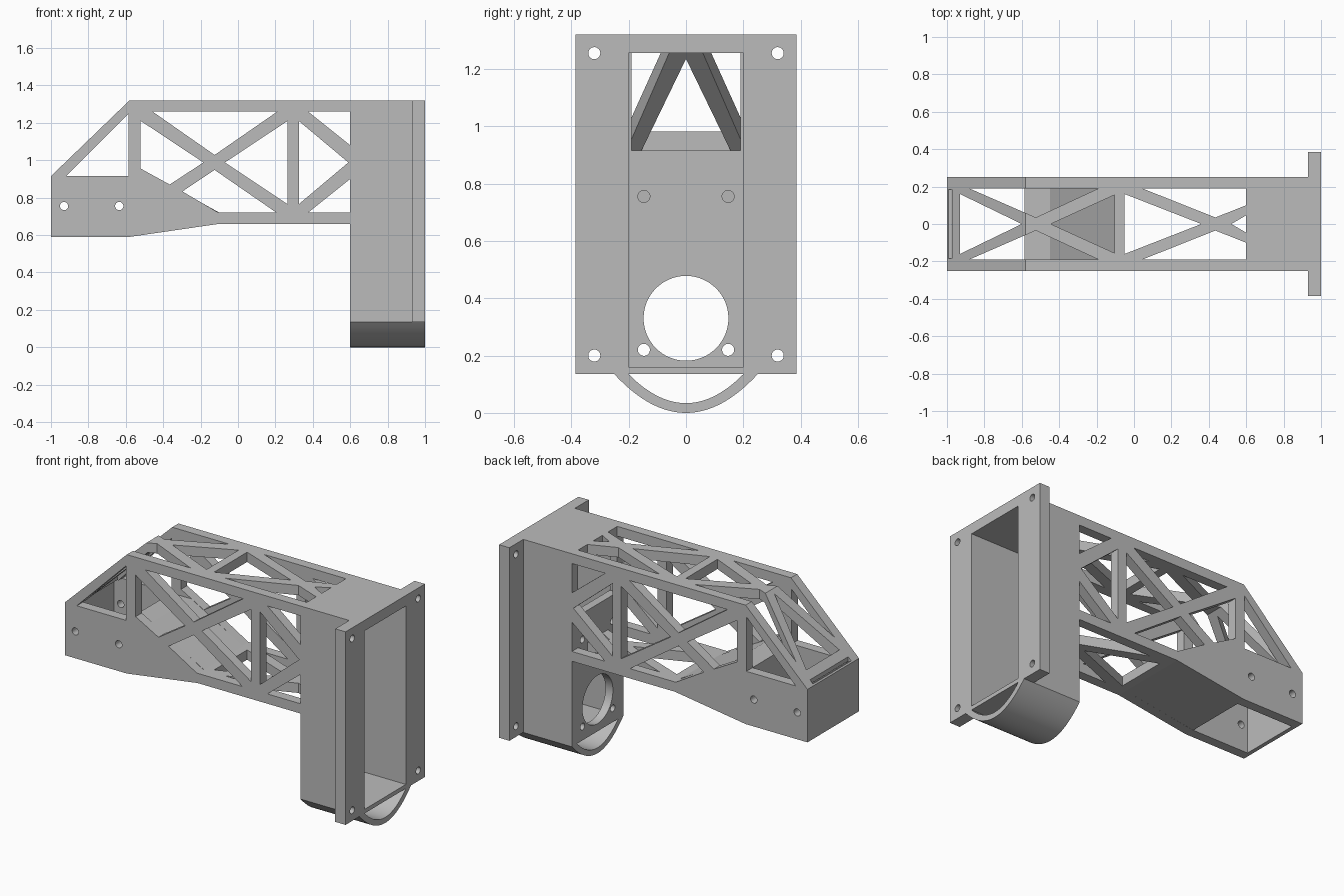
import bpy, bmesh, math

cube = bpy.data.objects.get("Cube")
if cube:
    bpy.data.objects.remove(cube, do_unlink=True)

grey = bpy.data.materials.new("plain_grey")
grey.use_nodes = True
grey.diffuse_color = (0.5, 0.5, 0.5, 1)
grey.node_tree.nodes["Principled BSDF"].inputs["Base Color"].default_value = (0.5, 0.5, 0.5, 1)

PLACE = {"xz": lambda a, b, d: (a, d, b),
         "xy": lambda a, b, d: (a, b, d),
         "yz": lambda a, b, d: (d, a, b)}


def prism(name, points, plane, lo, hi):
    """Extrude a flat outline across its plane from lo to hi."""
    bm = bmesh.new()
    place = PLACE[plane]
    ends = [[bm.verts.new(place(a, b, d)) for a, b in points] for d in (lo, hi)]
    for ring in ends:
        bm.faces.new(ring)
    n = len(points)
    for i in range(n):
        j = (i + 1) % n
        bm.faces.new((ends[0][i], ends[0][j], ends[1][j], ends[1][i]))
    bmesh.ops.recalc_face_normals(bm, faces=bm.faces)
    mesh = bpy.data.meshes.new(name)
    bm.to_mesh(mesh)
    bm.free()
    mesh.materials.append(grey)
    obj = bpy.data.objects.new(name, mesh)
    bpy.context.collection.objects.link(obj)
    return obj


def cut(obj, cutters):
    """Subtract prisms given as (points, plane, lo, hi), then drop them."""
    for spec in cutters:
        tool = prism("cutter", *spec)
        tool.hide_render = True
        mod = obj.modifiers.new("cut", "BOOLEAN")
        mod.operation, mod.solver, mod.object = "DIFFERENCE", "EXACT", tool
        bpy.context.view_layer.objects.active = obj
        bpy.ops.object.modifier_apply(modifier=mod.name)
        bpy.data.objects.remove(tool, do_unlink=True)
    return obj


def rect(a0, a1, b0, b1):
    return [(a0, b0), (a1, b0), (a1, b1), (a0, b1)]


def circle(a, b, r, n=32):
    return [(a + r * math.cos(2 * math.pi * i / n),
             b + r * math.sin(2 * math.pi * i / n)) for i in range(n)]


def flip(points):
    return [(a, -b) for a, b in points]


# Side trusses of the arm
side_outline = [(-1, .59), (-.58, .59), (-.1, .66), (.6, .66),
                (.6, 1.32), (-.58, 1.32), (-1, .915)]
side_windows = [
    [(-.92, .915), (-.585, .915), (-.585, 1.25)],
    [(-.52, 1.21), (-.185, .988), (-.365, .87), (-.52, .955)],
    [(-.457, 1.26), (.21, 1.26), (-.125, 1.028)],
    [(.265, 1.21), (.265, .765), (-.07, .988)],
    [(-.125, .948), (.205, .72), (-.105, .72), (-.297, .833)],
    [(.325, 1.21), (.325, .765), (.59, .988)],
    [(.375, 1.26), (.65, 1.26), (.65, 1.04)],
    [(.375, .72), (.65, .72), (.65, .94)],
    circle(-.93, .755, .022), circle(-.635, .755, .022),
]
for name, lo, hi in (("right_side_truss", -.25, -.19), ("left_side_truss", .19, .25)):
    cut(prism(name, side_outline, "xz", lo, hi),
        [(w, "xz", lo - .02, hi + .02) for w in side_windows])

# Roof truss with the sloped nose, and the matching floor truss
nose_edge = [(-.88, .19), (-.88, .25), (-.19, .25), (-.19, .19), (-.525, .035)]
rear_edge = [(.045, .19), (.045, .25), (.65, .25), (.65, .12), (.435, .035)]
nose_windows = [nose_edge, flip(nose_edge),
                [(-.93, .16), (-.93, -.16), (-.6, 0)],
                [(-.105, .155), (-.105, -.155), (-.445, 0)]]
rear_windows = [rear_edge, flip(rear_edge),
                [(-.05, .16), (-.05, -.16), (.36, 0)],
                [(.65, .075), (.65, -.075), (.52, 0)]]
roof = prism("roof_truss", [(-1, .915), (-.58, 1.32), (.6, 1.32), (.6, 1.26),
                            (-.575, 1.26), (-.92, .915)], "xz", -.19, .19)
cut(roof, [(w, "xy", .8, 1.5) for w in nose_windows + rear_windows]
    + [(rect(-.992, -.972, -.185, .185), "xy", .9, 1.1)])
floor = prism("floor_truss", rect(-.1, .6, .66, .72), "xz", -.19, .19)
cut(floor, [(w, "xy", .6, .8) for w in rear_windows])

# Solid wedge in the arm floor and the thin end wall
prism("floor_wedge", [(-.585, .59), (-.1, .66), (-.1, .72), (-.45, .915),
                      (-.585, .915)], "xz", -.19, .19)
prism("end_wall", rect(-1, -.975, .59, .915), "xz", -.19, .19)

# Hollow housing with a drilled back wall
housing = prism("housing", rect(-.25, .25, .135, 1.32), "yz", .6, .93)
opening = rect(-.2, .2, .16, 1.255)
wall_cuts = [circle(0, .33, .148, 64)]
wall_cuts += [circle(y, z, .021) for y in (-.147, .147) for z in (.22, .755)]
cut(housing, [(opening, "yz", .65, 1.1), (rect(-.19, .19, .915, 1.255), "yz", .5, .7)]
    + [(w, "yz", .5, .7) for w in wall_cuts])

# Mounting flange
flange = prism("mounting_flange", rect(-.385, .385, .135, 1.32), "yz", .93, 1)
cut(flange, [(opening, "yz", .8, 1.1)]
    + [(circle(y, z, .021), "yz", .8, 1.1) for y in (-.32, .32) for z in (.2, 1.255)])

# Curved skid under the housing
steps = [i / 16 - 1 for i in range(33)]
outer = [(.25 * t, .135 * t * t) for t in steps]
inner = [(.2 * t, .034 + .101 * t * t) for t in reversed(steps)]
skid = prism("curved_skid", outer + inner, "yz", .6, 1)
bpy.ops.object.select_all(action="DESELECT")
for obj in (skid, housing, flange):
    obj.select_set(True)
bpy.context.view_layer.objects.active = skid
bpy.ops.object.shade_smooth_by_angle(angle=math.radians(30))
